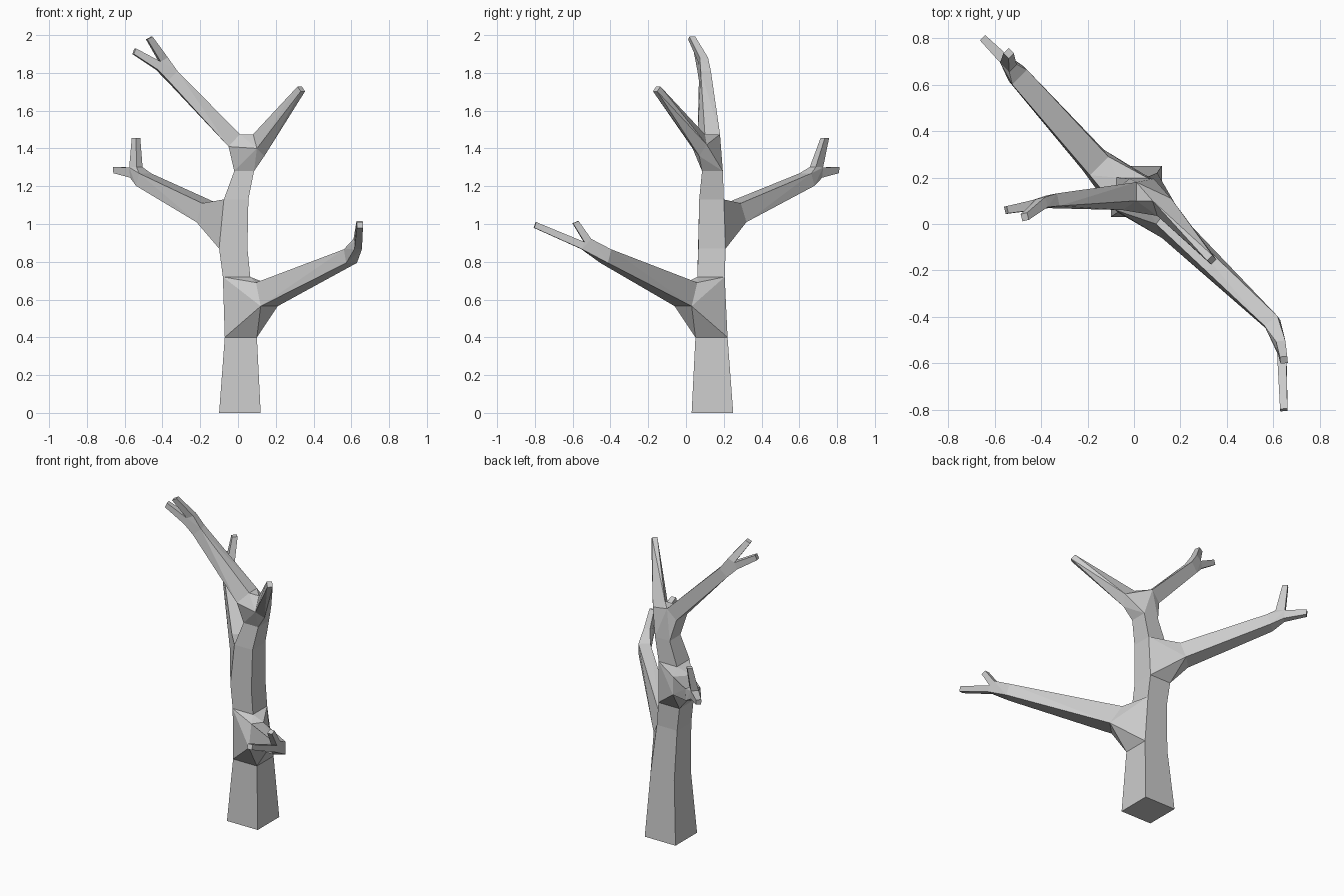
import bpy
import bmesh
from mathutils import Vector

cube = bpy.data.objects.get("Cube")
if cube:
    bpy.data.objects.remove(cube, do_unlink=True)

bm = bmesh.new()


def points(*coords):
    return [bm.verts.new(c) for c in coords]


def level(x0, x1, y0, y1, z):
    """Square trunk ring."""
    return points((x0, y0, z), (x1, y0, z), (x1, y1, z), (x0, y1, z))


def frame(heading, direction):
    """Sideways and upward axes of a limb."""
    side = Vector(heading).cross(Vector((0, 0, 1))).normalized()
    return side, side.cross(Vector(direction)).normalized()


def section(center, heading, direction, w, h):
    """Four-cornered limb section."""
    side, up = frame(heading, direction)
    c = Vector(center)
    return points(*[c + side * w / 2 * i + up * h / 2 * j
                    for i, j in ((-1, -1), (1, -1), (1, 1), (-1, 1))])


def skin(*rings):
    """Stretch a surface over rings and leave the rings themselves open."""
    verts = list({v for r in rings for v in r})
    made = bmesh.ops.convex_hull(bm, input=verts)["geom"]
    faces = {g for g in made if isinstance(g, bmesh.types.BMFace)}
    caps = [f for f in faces if any(set(f.verts) <= set(r) for r in rings)]
    bmesh.ops.delete(bm, geom=caps, context='FACES')


def fork(base, crotch, heading, low_tip, high_tip, w, h, tip):
    """Split a limb into two twigs that share the crotch edge."""
    m = Vector(crotch)
    low, high = Vector(low_tip) - m, Vector(high_tip) - m
    side, up_low = frame(heading, low)
    up_high = frame(heading, high)[1]
    pairs = [points(p - side * w / 2, p + side * w / 2)
             for p in (m - up_low * h, m, m + up_high * h)]
    roots = pairs[0] + pairs[1], pairs[1] + pairs[2]
    skin(base, *roots)
    for root, end, d in zip(roots, (low_tip, high_tip), (low, high)):
        skin(root, section(end, heading, d, tip, tip))


# Trunk rings, from the ground to the crown
foot = level(-0.10, 0.12, 0.03, 0.25, 0)
knee = level(-0.07, 0.10, 0.05, 0.22, 0.40)
waist = level(-0.08, 0.065, 0.06, 0.205, 0.72)
chest = level(-0.10, 0.05, 0.065, 0.21, 0.87)
shoulder = level(-0.075, 0.055, 0.07, 0.20, 1.13)
neck = level(-0.02, 0.085, 0.085, 0.195, 1.28)

# Limb roots
low_root = points((0.12, -0.06, 0.565), (0.21, 0.03, 0.565),
                  (0.14, 0.06, 0.69), (0.095, 0.0, 0.69))
back_root = points((-0.22, 0.23, 1.01), (-0.13, 0.32, 1.01),
                   (-0.11, 0.29, 1.11), (-0.19, 0.21, 1.11))
left_root = points((0.08, 0.10, 1.475), (0.10, 0.035, 1.40),
                   (0.14, 0.07, 1.36), (0.16, 0.11, 1.42))
right_root = points((-0.05, 0.06, 1.41), (-0.05, 0.17, 1.41),
                    (0.01, 0.18, 1.475), (0.01, 0.10, 1.475))

# Trunk skin with its junctions
skin(foot, knee)
skin(knee, waist, low_root)
skin(waist, chest)
skin(chest, shoulder, back_root)
skin(shoulder, neck)
skin(neck, left_root, right_root)

# Low front limb, bending forward at an elbow
elbow = section((0.595, -0.425, 0.83), (1, -1.4, 0), (1, -1.4, 0.5), 0.07, 0.075)
skin(low_root, elbow)
fork(elbow, (0.635, -0.54, 0.905), (0.1, -1, 0),
     (0.645, -0.80, 0.995), (0.645, -0.585, 1.01), 0.04, 0.04, 0.032)

# Back limb
back_end = section((-0.50, 0.64, 1.235), (-1, 1, 0), (-1, 1, 0.5), 0.09, 0.07)
skin(back_root, back_end)
fork(back_end, (-0.56, 0.71, 1.30), (-1, 1, 0),
     (-0.65, 0.80, 1.285), (-0.54, 0.735, 1.455), 0.045, 0.055, 0.032)

# Crown limbs
skin(left_root, section((0.335, -0.155, 1.715), (1, -1, 0), (1, -1, 1.3), 0.032, 0.035))
high_end = section((-0.35, 0.10, 1.785), (-1, -0.2, 0), (-1, -0.2, 1), 0.055, 0.07)
skin(right_root, high_end)
fork(high_end, (-0.415, 0.085, 1.86), (-1, -0.25, 0),
     (-0.55, 0.06, 1.915), (-0.47, 0.03, 1.985), 0.045, 0.045, 0.032)

# Close the foot and twig ends, merge flat triangles
bmesh.ops.holes_fill(bm, edges=bm.edges[:], sides=4)
bmesh.ops.dissolve_limit(bm, angle_limit=0.04, verts=bm.verts[:], edges=bm.edges[:])
bmesh.ops.recalc_face_normals(bm, faces=bm.faces[:])

mesh = bpy.data.meshes.new("bare_tree")
bm.to_mesh(mesh)
bm.free()
tree = bpy.data.objects.new("bare_tree", mesh)
bpy.context.collection.objects.link(tree)

grey = bpy.data.materials.new("grey_bark")
grey.use_nodes = True
color = (0.6, 0.6, 0.6, 1)
grey.diffuse_color = color
grey.node_tree.nodes["Principled BSDF"].inputs["Base Color"].default_value = color
mesh.materials.append(grey)
